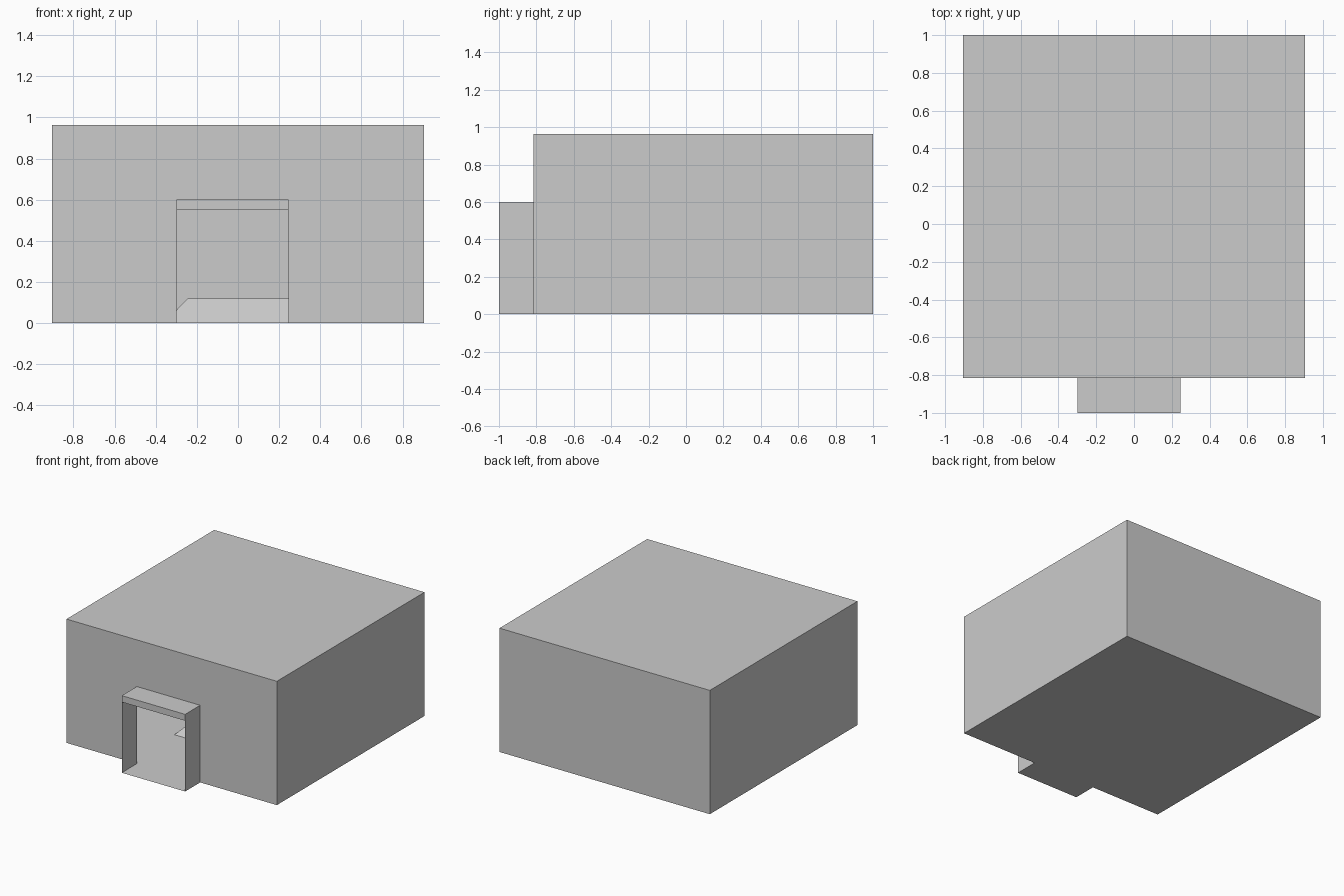
import bpy, bmesh

if "Cube" in bpy.data.objects:
    bpy.data.objects.remove(bpy.data.objects["Cube"])

W, FRONT, BACK = 0.905, -0.815, 1.0      # building half width, front and back
TOP, CEIL = 0.963, 0.78                  # roof and inner ceiling heights
PL, PR, PF = -0.30, 0.245, -1.0          # porch left, right, front
PT, PH = 0.60, 0.55                      # porch roof and opening heights
CY = (FRONT + BACK) / 2


def make(name, quads):
    """Object from a list of four-cornered faces, welded together."""
    bm = bmesh.new()
    for q in quads:
        bm.faces.new([bm.verts.new(p) for p in q])
    bmesh.ops.remove_doubles(bm, verts=bm.verts, dist=1e-5)
    me = bpy.data.meshes.new(name)
    bm.to_mesh(me)
    bm.free()
    ob = bpy.data.objects.new(name, me)
    bpy.context.collection.objects.link(ob)
    return ob


def flat(x0, x1, y0, y1, z, up=True):
    q = [(x0, y0, z), (x1, y0, z), (x1, y1, z), (x0, y1, z)]
    return q if up else q[::-1]


def facing_y(x0, x1, y, z0, z1, front=True):
    q = [(x0, y, z0), (x1, y, z0), (x1, y, z1), (x0, y, z1)]
    return q if front else q[::-1]


def facing_x(x, y0, y1, z0, z1, right=True):
    q = [(x, y0, z0), (x, y1, z0), (x, y1, z1), (x, y0, z1)]
    return q if right else q[::-1]


# Thin-walled building with a doorway left open in the front wall
make("building_walls", [
    facing_y(-W, PL, FRONT, 0, TOP),
    facing_y(PR, W, FRONT, 0, TOP),
    facing_y(PL, PR, FRONT, PH, TOP),
    facing_y(-W, W, BACK, 0, TOP, False),
    facing_x(W, FRONT, BACK, 0, TOP),
    facing_x(-W, FRONT, BACK, 0, TOP, False),
])
make("roof", [flat(-W, W, FRONT, BACK, TOP)])
make("floor", [flat(-W, W, FRONT, BACK, 0, False)])
make("ceiling", [flat(-W, W, FRONT, BACK, CEIL, False)])

# Open porch: floor, thin side panels and a lintel
make("porch", [
    flat(PL, PR, PF, FRONT, 0, False),
    facing_x(PR, PF, FRONT, 0, PT),
    facing_x(PL, PF, FRONT, 0, PT, False),
    flat(PL, PR, PF, FRONT, PT),
    flat(PL, PR, PF, FRONT, PH, False),
    facing_y(PL, PR, PF, PH, PT),
])

# Sloped pedestal in the middle of the room
b, t, h = 0.36, 0.245, 0.12
base = flat(-b, b, CY - b, CY + b, 0)
cap = flat(-t, t, CY - t, CY + t, h)
make("pedestal", [base[::-1], cap] + [
    [base[i], base[(i + 1) % 4], cap[(i + 1) % 4], cap[i]] for i in range(4)])

# Thin upright panel above the pedestal, seen edge-on from the door
make("hanging_panel", [facing_x(-0.145, CY - 0.2, CY + 0.2, 0.22, 0.62)])
